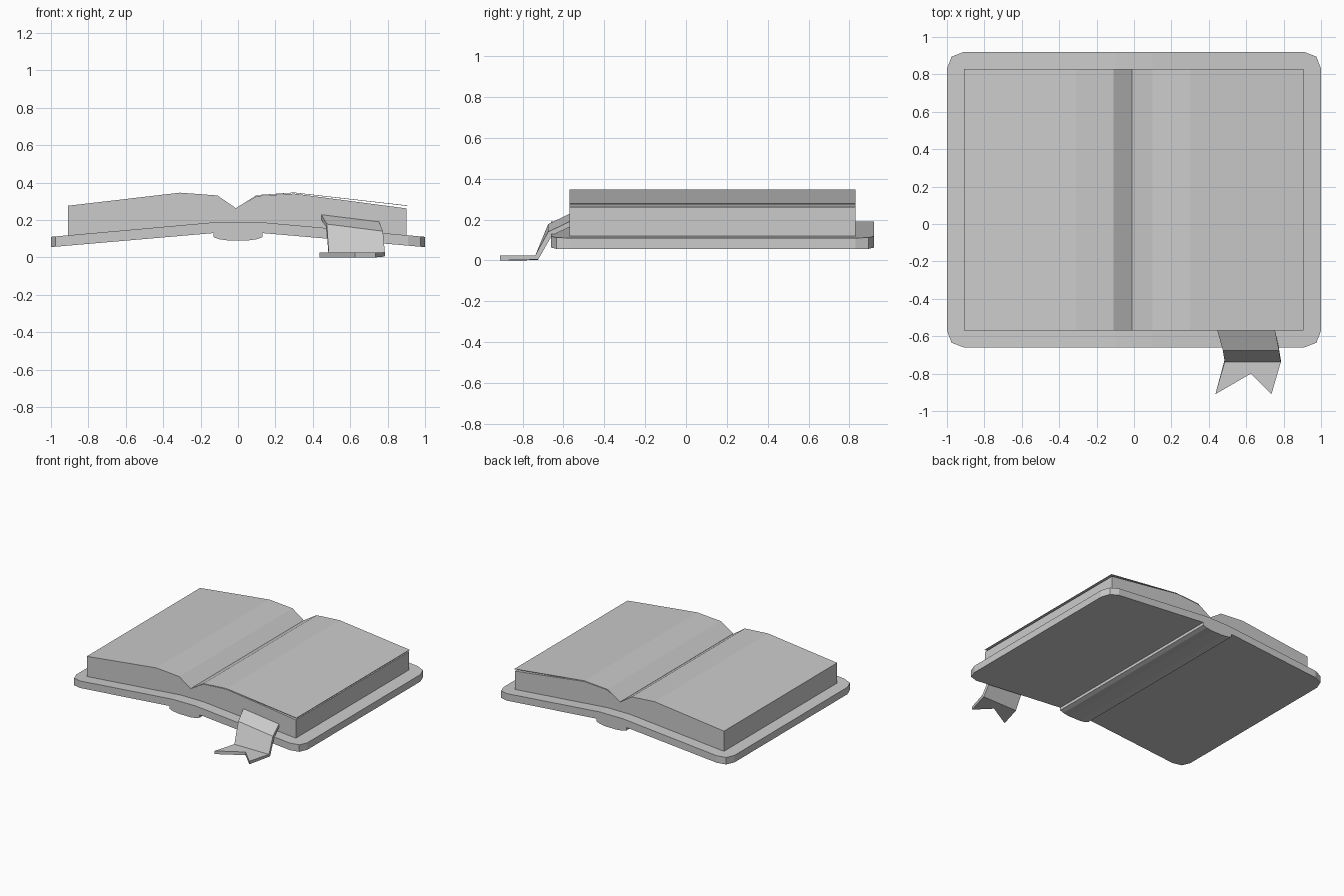
import bpy, bmesh

if "Cube" in bpy.data.objects:
    bpy.data.objects.remove(bpy.data.objects["Cube"])


def make_object(name, verts, faces):
    bm = bmesh.new()
    vs = [bm.verts.new(v) for v in verts]
    for f in faces:
        bm.faces.new([vs[i] for i in f])
    bmesh.ops.recalc_face_normals(bm, faces=bm.faces)
    mesh = bpy.data.meshes.new(name)
    bm.to_mesh(mesh)
    bm.free()
    obj = bpy.data.objects.new(name, mesh)
    bpy.context.collection.objects.link(obj)
    return obj


def loft(name, sections):
    """Solid through rectangular sections (x, y_front, y_back, z_bottom, z_top)."""
    verts, faces = [], []
    for x, y0, y1, z0, z1 in sections:
        verts += [(x, y0, z0), (x, y1, z0), (x, y1, z1), (x, y0, z1)]
    for s in range(len(sections) - 1):
        a, b = 4 * s, 4 * s + 4
        faces += [(a + i, a + (i + 1) % 4, b + (i + 1) % 4, b + i) for i in range(4)]
    n = len(verts)
    faces += [(0, 1, 2, 3), (n - 4, n - 3, n - 2, n - 1)]
    return make_object(name, verts, faces)


def cover_top(x):
    return 0.19 - 0.089 * max(abs(x) - 0.10, 0)


def cover_bottom(x):
    return 0.055 + 0.0862 * (1 - abs(x))


# Cover boards with rounded outer corners, joined by the bulging spine
half = [(1.0, 0.09), (0.975, 0.025), (0.91, 0.0), (0.13, 0.0)]
side = [(x, -0.66 + i, 0.92 - i, cover_bottom(x), cover_top(x)) for x, i in half]
spine = [(0.13, 0.108), (0.10, 0.097), (0.05, 0.09)]
side += [(x, -0.66, 0.92, z, cover_top(x)) for x, z in spine]
mirrored = [(-s[0],) + s[1:] for s in side]
loft("cover", mirrored + side[::-1])

# Page block with the gutter dip in the middle
profile = [(-0.91, 0.276), (-0.31, 0.346), (-0.11, 0.331), (-0.01, 0.262),
           (0.10, 0.328), (0.30, 0.341), (0.90, 0.262)]
loft("page_block", [(x, -0.57, 0.83, cover_top(x), z) for x, z in profile])

# Loose top sheet on the right side
sheet = [(-0.01, 0.264), (0.10, 0.333), (0.30, 0.347), (0.905, 0.278)]
loft("top_sheet", [(x, -0.57, 0.83, z - 0.003, z) for x, z in sheet])

# Ribbon bookmark hanging over the front edge, with a forked tail
ribbon = make_object("ribbon_bookmark", [
    (0.44, -0.55, 0.238), (0.75, -0.55, 0.20),
    (0.475, -0.675, 0.178), (0.775, -0.675, 0.14),
    (0.485, -0.738, 0.025), (0.785, -0.738, 0.025),
    (0.435, -0.91, 0.025), (0.625, -0.80, 0.025), (0.735, -0.91, 0.025)],
    [(0, 2, 3, 1), (2, 4, 5, 3), (4, 6, 7), (4, 7, 5), (7, 8, 5)])
if ribbon.data.polygons[2].normal.z < 0:
    ribbon.data.flip_normals()
thick = ribbon.modifiers.new("thickness", 'SOLIDIFY')
thick.thickness = 0.025
thick.offset = -1
